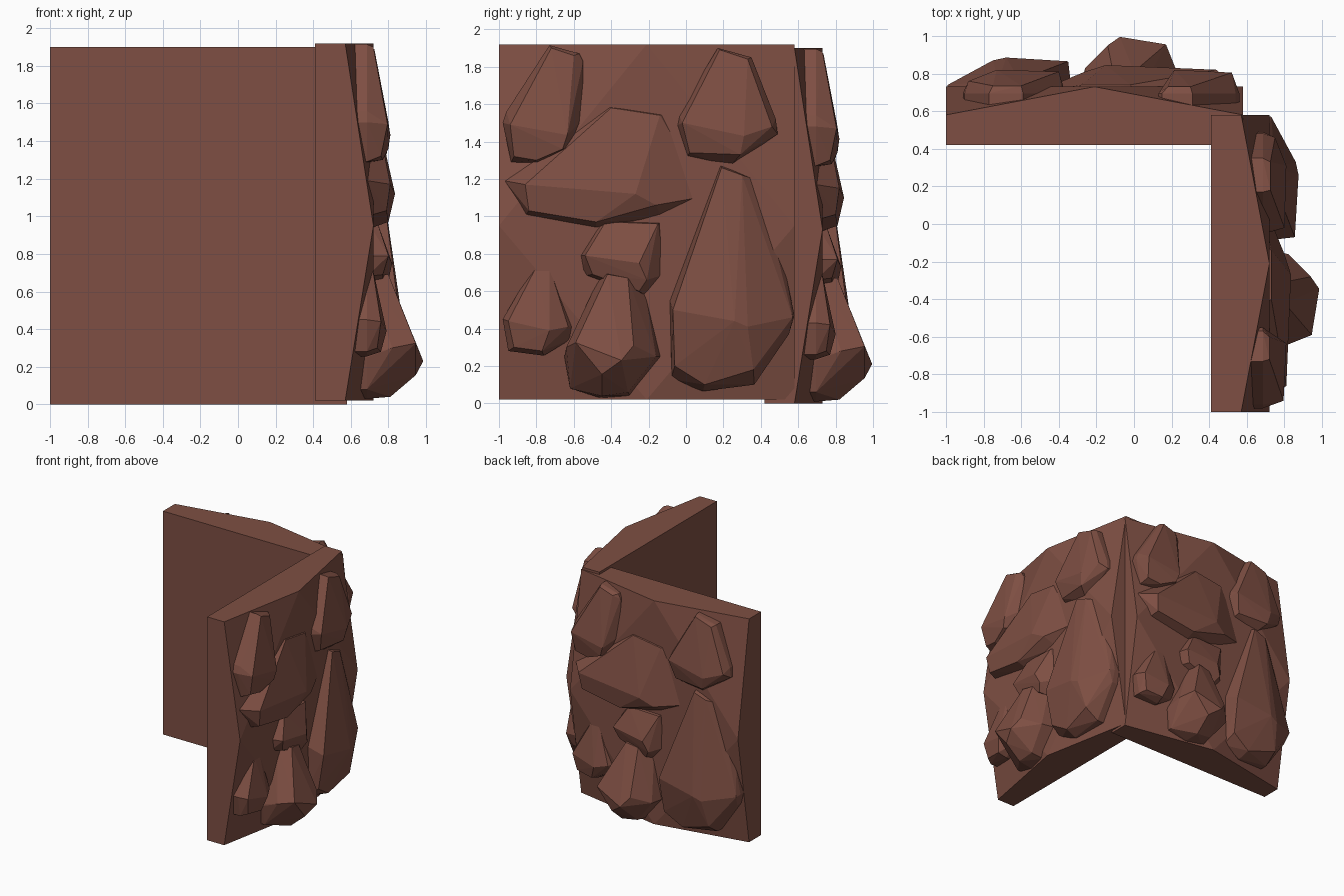
import bpy, bmesh
from math import radians
from mathutils import Matrix

mat = bpy.data.materials.new("red_brown_rock")
mat.diffuse_color = (0.21, 0.078, 0.056, 1)

# The second wall is the first one turned a quarter about z
TURN = Matrix.Translation((-0.42, 0.01, -0.02)) @ Matrix.Rotation(radians(90), 4, 'Z')


def hull(name, points):
    """Flat-faced convex solid, placed on the right wall and the back wall."""
    bm = bmesh.new()
    for p in points:
        bm.verts.new(p)
    res = bmesh.ops.convex_hull(bm, input=bm.verts)
    junk = {g for g in res["geom_interior"] + res["geom_unused"]
            if isinstance(g, bmesh.types.BMVert)}
    bmesh.ops.delete(bm, geom=list(junk), context='VERTS')
    bmesh.ops.dissolve_limit(bm, angle_limit=radians(1), verts=bm.verts, edges=bm.edges)
    bmesh.ops.recalc_face_normals(bm, faces=bm.faces)
    me = bpy.data.meshes.new(name)
    bm.to_mesh(me)
    bm.free()
    me.materials.append(mat)
    for side, m in (("right", Matrix.Identity(4)), ("back", TURN)):
        ob = bpy.data.objects.new(f"{side}_{name}", me)
        ob.matrix_world = m
        bpy.context.collection.objects.link(ob)


def rock(name, outline, front):
    """outline: (y, z) where the rock meets the wall; front: (x, y, z) of the raised face."""
    pts = [(x, y, z) for y, z in outline for x in (0.62, 0.685)]
    hull(name, pts + front)


# Wall slab with its four front corners pulled back
Y0, Y1, YM, Z0, Z1, ZM = -1, 0.58, -0.21, 0.02, 1.92, 0.95
corners = [(y, z) for y in (Y0, Y1) for z in (Z0, Z1)]
mids = [(YM, Z0), (YM, Z1), (Y0, ZM), (Y1, ZM)]
hull("wall", [(x, *c) for c in corners for x in (0.41, 0.57)] + [(0.72, *m) for m in mids])

# Upper pair of rocks
rock("upper_left_rock",
     [(-0.73, 1.915), (-0.57, 1.87), (-0.55, 1.83), (-0.55, 1.52), (-0.61, 1.365),
      (-0.785, 1.285), (-0.935, 1.29), (-0.98, 1.50), (-0.96, 1.56)],
     [(0.72, -0.72, 1.90), (0.72, -0.60, 1.86), (0.795, -0.94, 1.49), (0.81, -0.635, 1.435),
      (0.80, -0.66, 1.36), (0.77, -0.80, 1.30), (0.76, -0.92, 1.32)])
rock("upper_right_rock",
     [(0.17, 1.90), (0.35, 1.85), (0.48, 1.52), (0.49, 1.44), (0.23, 1.26),
      (0.0, 1.31), (-0.055, 1.48), (-0.04, 1.55)],
     [(0.725, 0.18, 1.89), (0.725, 0.33, 1.84), (0.80, -0.02, 1.50), (0.81, 0.31, 1.43),
      (0.75, 0.46, 1.48), (0.79, 0.29, 1.33), (0.76, 0.02, 1.34)])

# Wide ledge across the middle
rock("middle_ledge",
     [(-0.43, 1.59), (-0.10, 1.55), (-0.65, 1.38), (-0.97, 1.19), (-0.86, 1.0),
      (-0.48, 0.93), (-0.13, 0.99), (0.12, 1.11)],
     [(0.73, -0.40, 1.58), (0.73, -0.14, 1.54), (0.81, -0.86, 1.17), (0.835, -0.27, 1.12),
      (0.80, -0.16, 1.06), (0.79, -0.84, 1.03), (0.80, -0.48, 0.97)])

# Large boulder near the corner
rock("large_boulder",
     [(0.18, 1.28), (0.39, 1.19), (-0.09, 0.56), (-0.08, 0.13), (0.09, 0.065),
      (0.365, 0.10), (0.55, 0.37), (0.58, 0.47), (0.54, 0.66)],
     [(0.755, 0.19, 1.26), (0.75, 0.30, 1.22), (0.855, -0.07, 0.50), (0.875, 0.26, 0.44),
      (0.86, 0.33, 0.41), (0.73, 0.57, 0.46), (0.80, -0.06, 0.20), (0.78, 0.10, 0.10),
      (0.80, 0.36, 0.18)])

# Small central rock
rock("small_middle_rock",
     [(-0.45, 0.98), (-0.13, 0.97), (-0.57, 0.79), (-0.55, 0.68), (-0.21, 0.57),
      (-0.11, 0.69)],
     [(0.74, -0.43, 0.97), (0.74, -0.15, 0.96), (0.80, -0.54, 0.79), (0.82, -0.25, 0.75),
      (0.80, -0.21, 0.66), (0.77, -0.50, 0.69), (0.77, -0.25, 0.60)])

# Lower left rock
rock("lower_left_rock",
     [(-0.81, 0.74), (-0.72, 0.74), (-0.98, 0.45), (-0.95, 0.28), (-0.76, 0.255),
      (-0.62, 0.34), (-0.60, 0.41)],
     [(0.715, -0.80, 0.73), (0.715, -0.73, 0.73), (0.76, -0.95, 0.44), (0.79, -0.73, 0.39),
      (0.74, -0.63, 0.41), (0.76, -0.77, 0.28), (0.74, -0.92, 0.30)])

# Lower jutting rock
rock("jutting_rock",
     [(-0.45, 0.70), (-0.35, 0.69), (-0.23, 0.66), (-0.13, 0.25), (-0.30, 0.04),
      (-0.46, 0.03), (-0.62, 0.08), (-0.65, 0.25)],
     [(0.80, -0.42, 0.69), (0.79, -0.31, 0.67), (0.82, -0.64, 0.30), (0.945, -0.59, 0.325),
      (0.985, -0.345, 0.23), (0.94, -0.28, 0.31), (0.82, -0.16, 0.25), (0.945, -0.45, 0.155),
      (0.81, -0.45, 0.04), (0.80, -0.31, 0.06)])
